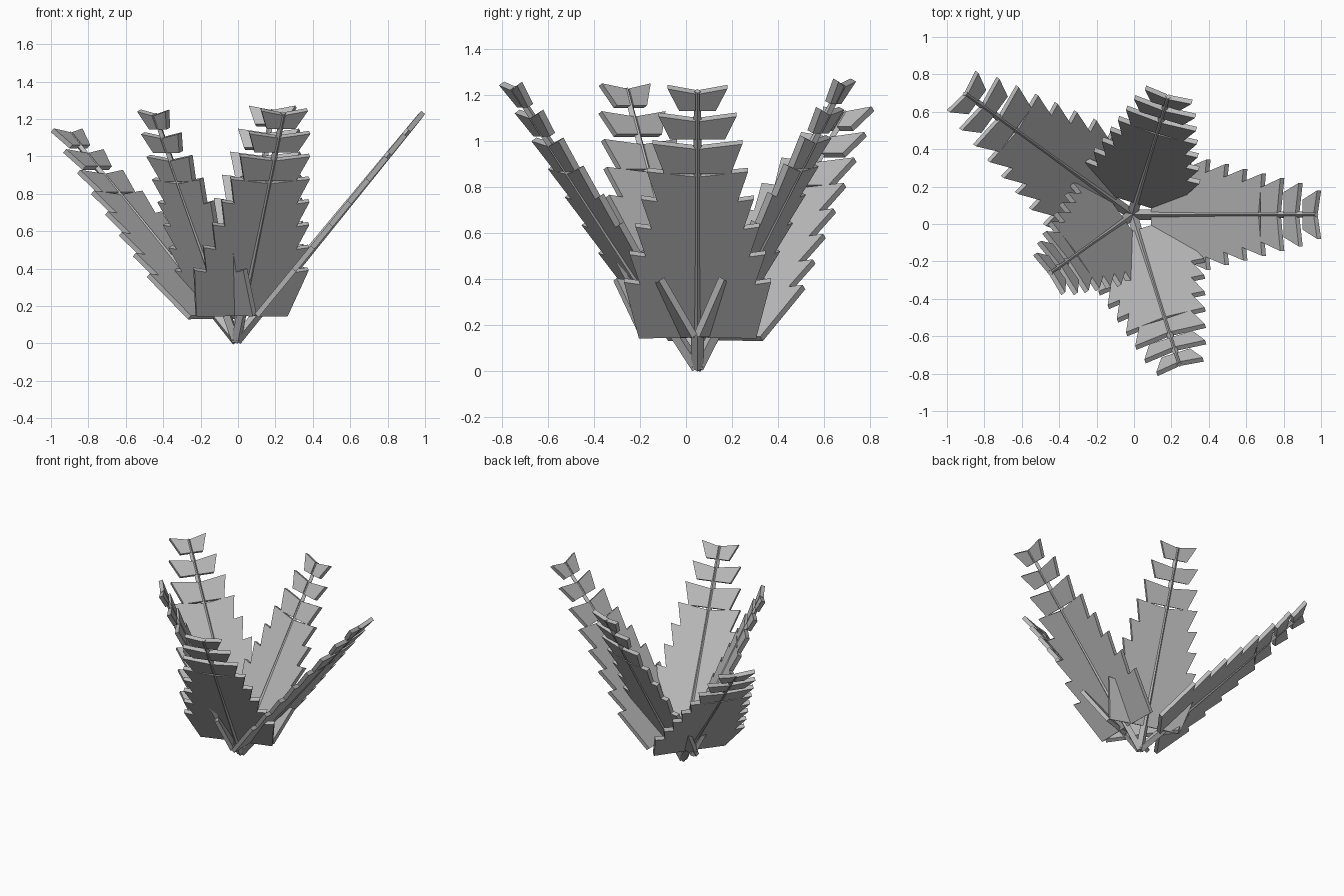
import bpy, bmesh, math
from mathutils import Matrix, Vector

cube = bpy.data.objects.get("Cube")
if cube:
    bpy.data.objects.remove(cube, do_unlink=True)

# Single grey material
grey = bpy.data.materials.new("leaf grey")
grey.use_nodes = True
grey.diffuse_color = (0.5, 0.5, 0.5, 1)
grey.node_tree.nodes["Principled BSDF"].inputs["Base Color"].default_value = (0.5, 0.5, 0.5, 1)

ROOT = Vector((-0.01, 0.05, 0.015))
INNER = 0.008        # gap beside the midrib
THICK = 0.028


def row_top(i):
    """Height along the frond (0-1) of the outer tip of leaflet row i."""
    return 1 - 0.0985 * i


def row_width(i):
    return 0.13 if i == 0 else 0.145 + 0.025 * i


def half_outlines():
    """Three separate leaflets at the tip, then one saw-toothed lower blade."""
    outlines = []
    for i, bottom in enumerate((0.922, 0.82, 0.697)):
        t, w = row_top(i), row_width(i)
        outlines.append([(INNER, bottom), (w - 0.05, bottom), (w, t), (INNER, t - 0.018)])
    blade = [(INNER, row_top(3) - 0.018)]
    for i in range(3, 8):
        t, w = row_top(i), row_width(i)
        if i > 3:
            blade.append((w - 0.07, t - 0.008))
        blade.append((w, t))
    blade += [(0.255, 0.11), (INNER, 0.113)]
    outlines.append(blade[::-1])
    return outlines


def make_object(name, bm, matrix):
    mesh = bpy.data.meshes.new(name)
    bm.to_mesh(mesh)
    bm.free()
    mesh.materials.append(grey)
    obj = bpy.data.objects.new(name, mesh)
    obj.matrix_world = matrix
    bpy.context.collection.objects.link(obj)
    return obj


def frond(name, azimuth, reach, rise):
    # Frame: X across the leaf, Y along it, Z out of its upper face
    a = math.radians(azimuth)
    along = Vector((reach * math.cos(a), reach * math.sin(a), rise))
    length = along.length
    along.normalize()
    across = Vector((math.sin(a), -math.cos(a), 0))
    normal = across.cross(along)
    frame = Matrix((across, along, normal)).transposed().to_4x4()
    frame.translation = ROOT

    # Flat leaflets, mirrored over the midrib
    bm = bmesh.new()
    for outline in half_outlines():
        bm.faces.new([bm.verts.new((x, t * length, 0)) for x, t in outline])
    leaf = make_object(name + "_leaflets", bm, frame)
    leaf.modifiers.new("Mirror", 'MIRROR')
    solid = leaf.modifiers.new("Thickness", 'SOLIDIFY')
    solid.thickness = THICK
    solid.offset = 0

    # Tapered four-sided midrib
    bm = bmesh.new()
    stem = length * 0.985
    bmesh.ops.create_cone(bm, cap_ends=True, segments=4, radius1=0.029, radius2=0.015, depth=stem)
    turn = Matrix.Translation((0, stem / 2, 0)) @ Matrix.Rotation(-math.pi / 2, 4, 'X')
    bmesh.ops.transform(bm, matrix=turn, verts=bm.verts)
    make_object(name + "_midrib", bm, frame)


# Five fronds: direction, horizontal reach and rise
frond("left_frond", 0, 1.0, 1.22)
frond("back_left_frond", 73, 0.67, 1.25)
frond("back_right_frond", 144, 1.12, 1.125)
frond("front_right_frond", 215.5, 0.545, 1.23)
frond("front_left_frond", 287.5, 0.853, 1.235)
